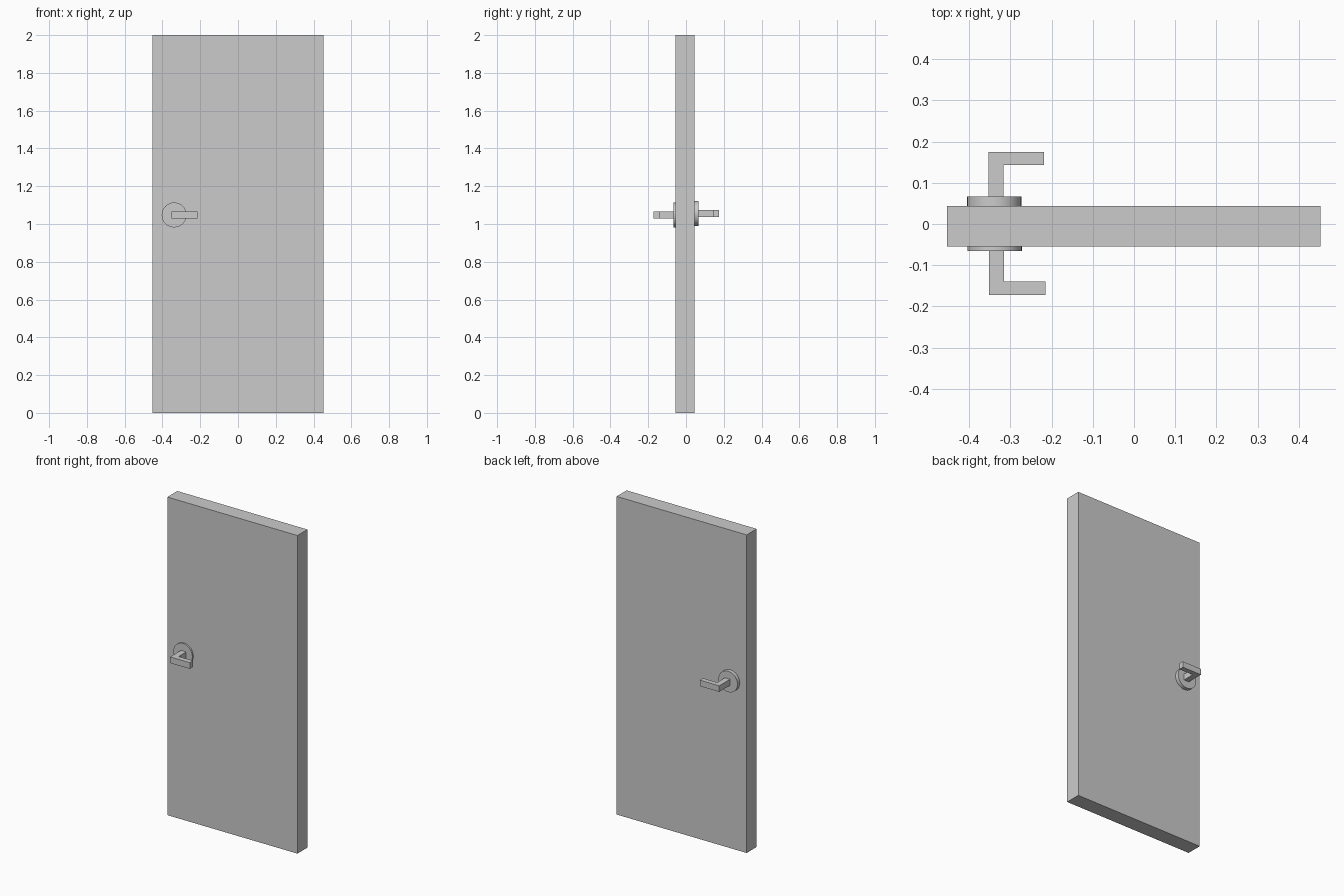
import bpy, bmesh, math

if "Cube" in bpy.data.objects:
    bpy.data.objects.remove(bpy.data.objects["Cube"])


def prism(name, profile, z0, z1):
    """Extrude a closed xy profile from z0 up to z1."""
    bm = bmesh.new()
    face = bm.faces.new([bm.verts.new((x, y, z0)) for x, y in profile])
    ext = bmesh.ops.extrude_face_region(bm, geom=[face])
    bmesh.ops.translate(bm, vec=(0, 0, z1 - z0),
                        verts=[v for v in ext["geom"] if isinstance(v, bmesh.types.BMVert)])
    bmesh.ops.recalc_face_normals(bm, faces=bm.faces)
    mesh = bpy.data.meshes.new(name)
    bm.to_mesh(mesh)
    bm.free()
    obj = bpy.data.objects.new(name, mesh)
    bpy.context.collection.objects.link(obj)
    return obj


def rosette(name, x, z, y0, y1, radius):
    """Round plate lying against the door face."""
    bpy.ops.mesh.primitive_cylinder_add(vertices=32, radius=radius, depth=abs(y1 - y0),
                                        location=(x, (y0 + y1) / 2, z),
                                        rotation=(math.pi / 2, 0, 0))
    bpy.context.object.name = name
    bpy.ops.object.shade_smooth_by_angle(angle=math.radians(30))


def lever(name, x0, x1, y_base, y_in, y_out, z0, z1, neck=0.036):
    """L-shaped handle: a neck leaving the plate, then a grip along x."""
    prism(name, [(x0, y_base), (x0 + neck, y_base), (x0 + neck, y_in),
                 (x1, y_in), (x1, y_out), (x0, y_out)], z0, z1)


# Door slab
prism("door_panel", [(-0.453, -0.055), (0.452, -0.055), (0.452, 0.044), (-0.453, 0.044)], 0, 2)

# Front handle set
rosette("front_rosette", -0.338, 1.048, -0.045, -0.065, 0.066)
lever("front_lever", -0.351, -0.215, -0.06, -0.14, -0.172, 1.028, 1.067)

# Back handle set, sitting slightly higher and prouder
rosette("back_rosette", -0.339, 1.056, 0.034, 0.067, 0.066)
lever("back_lever", -0.353, -0.218, 0.06, 0.143, 0.174, 1.036, 1.074)
